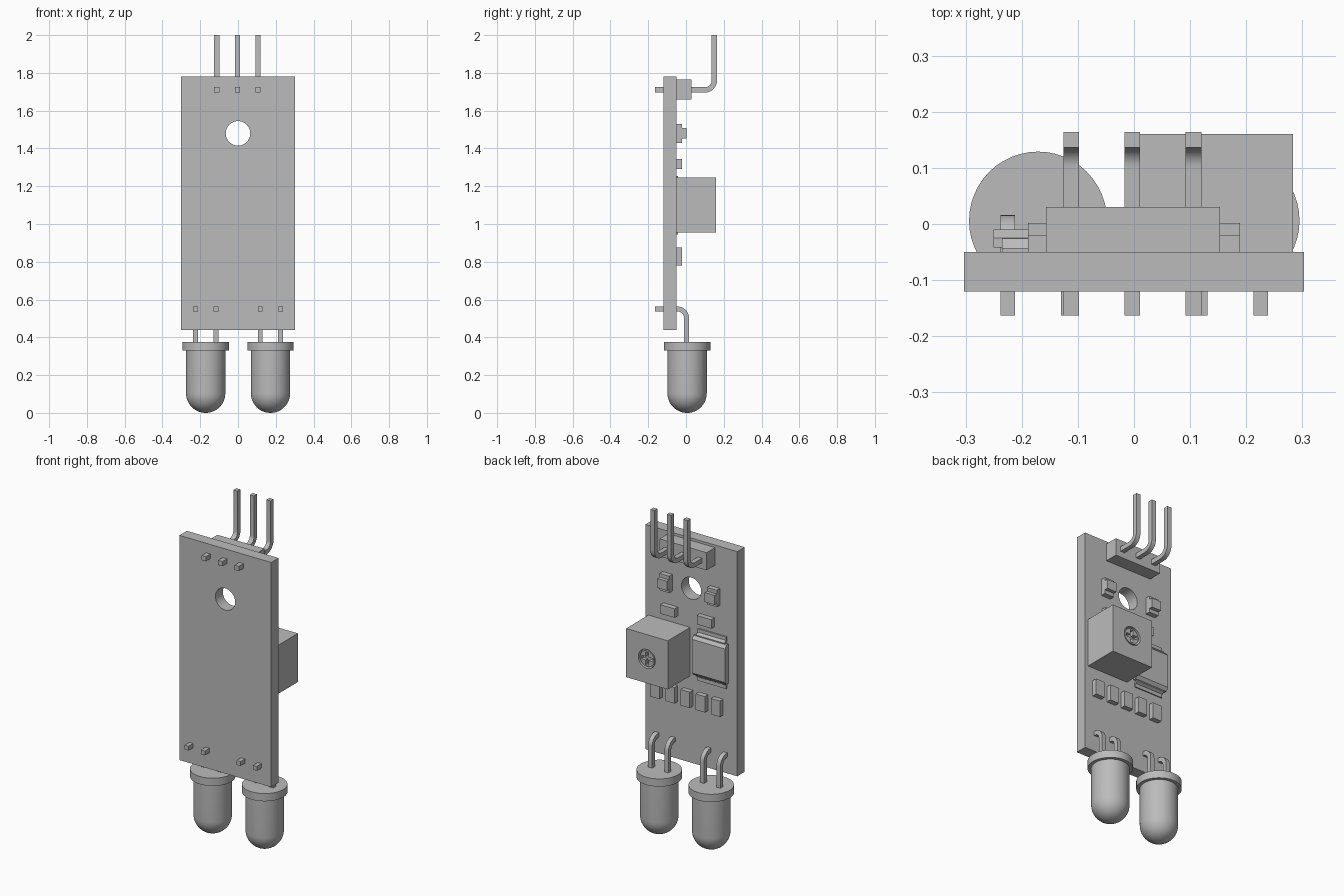
import bpy, bmesh, math
from mathutils import Matrix, Vector

if "Cube" in bpy.data.objects:
    bpy.data.objects.remove(bpy.data.objects["Cube"], do_unlink=True)

GREY = (0.5, 0.5, 0.5, 1)
grey = bpy.data.materials.new("plain grey")
grey.use_nodes = True
grey.diffuse_color = GREY
grey.node_tree.nodes["Principled BSDF"].inputs["Base Color"].default_value = GREY

BACK = -0.05    # rear face of the board, where the parts sit


def finish(name, bm, smooth=False):
    bmesh.ops.recalc_face_normals(bm, faces=bm.faces)
    mesh = bpy.data.meshes.new(name)
    bm.to_mesh(mesh)
    bm.free()
    mesh.materials.append(grey)
    obj = bpy.data.objects.new(name, mesh)
    bpy.context.collection.objects.link(obj)
    bpy.ops.object.select_all(action='DESELECT')
    obj.select_set(True)
    bpy.context.view_layer.objects.active = obj
    if smooth:
        bpy.ops.object.shade_smooth_by_angle(angle=math.radians(35))
    return obj


def box(name, x, y, z):
    """Box from (low, high) pairs on each axis."""
    bm = bmesh.new()
    bmesh.ops.create_cube(bm, size=1)
    for v in bm.verts:
        v.co = [sum(r) / 2 + c * (r[1] - r[0]) for r, c in zip((x, y, z), v.co)]
    return finish(name, bm)


def cylinder_y(name, x, z, radius, y):
    bm = bmesh.new()
    place = Matrix.Translation((x, sum(y) / 2, z)) @ Matrix.Rotation(math.pi / 2, 4, 'X')
    bmesh.ops.create_cone(bm, cap_ends=True, segments=40, radius1=radius,
                          radius2=radius, depth=y[1] - y[0], matrix=place)
    return finish(name, bm)


def extrude_x(name, profile, x, smooth=False):
    """Extrude a (y, z) outline between two x positions."""
    bm = bmesh.new()
    face = bm.faces.new([bm.verts.new((x[0], y, z)) for y, z in profile])
    out = bmesh.ops.extrude_face_region(bm, geom=[face])
    moved = [g for g in out["geom"] if isinstance(g, bmesh.types.BMVert)]
    bmesh.ops.translate(bm, verts=moved, vec=(x[1] - x[0], 0, 0))
    return finish(name, bm, smooth)


def cut(target, cutter):
    cutter.hide_render = True
    mod = target.modifiers.new("cut", 'BOOLEAN')
    mod.operation = 'DIFFERENCE'
    mod.solver = 'EXACT'
    mod.object = cutter
    bpy.context.view_layer.objects.active = target
    bpy.ops.object.modifier_apply(modifier=mod.name)
    bpy.data.objects.remove(cutter, do_unlink=True)


def bent_pin(name, x, y_start, y_end, z, z_end, inner, thick, width):
    """Square wire running back through the board, then bent up or down."""
    side = 1 if z_end > z else -1
    h = thick / 2
    cy, cz = y_end - h - inner, z + side * (h + inner)

    def edge(radius):
        arc = [math.pi / 2 * i / 8 for i in range(9)]
        bend = [(cy + radius * math.sin(a), cz - side * radius * math.cos(a)) for a in arc]
        return [(y_start, bend[0][1])] + bend + [(bend[-1][0], z_end)]

    outline = edge(inner + thick) + edge(inner)[::-1]
    return extrude_x(name, outline, (x - width / 2, x + width / 2), True)


def lathe(name, profile, x, y):
    """Spin an (r, z) profile about a vertical axis."""
    bm = bmesh.new()
    verts = [bm.verts.new((r, 0, z)) for r, z in profile]
    edges = [bm.edges.new(pair) for pair in zip(verts, verts[1:])]
    bmesh.ops.spin(bm, geom=verts + edges, axis=(0, 0, 1), cent=(0, 0, 0),
                   angle=math.tau, steps=48, use_duplicate=False)
    bmesh.ops.remove_doubles(bm, verts=bm.verts, dist=0.0001)
    bmesh.ops.translate(bm, verts=bm.verts, vec=(x, y, 0))
    return finish(name, bm, True)


# Circuit board with its mounting hole
board = box("circuit_board", (-0.303, 0.303), (-0.12, BACK), (0.44, 1.78))
cut(board, cylinder_y("hole_cutter", 0, 1.48, 0.065, (-0.2, 0.1)))

# Three-pin header at the top
box("header_block", (-0.157, 0.153), (BACK, 0.03), (1.66, 1.765))
for i, x in enumerate((-0.112, -0.003, 0.106)):
    bent_pin(f"header_pin_{i + 1}", x, -0.163, 0.15, 1.71, 2.0, 0.035, 0.028, 0.028)

# Two domed lamps with flanges, each on a pair of bent leads
R = 0.104
dome = [(R * math.sin(a), R - R * math.cos(a))
        for a in [math.pi / 2 * i / 12 for i in range(13)]]
lamp = dome + [(R, 0.33), (0.123, 0.33), (0.123, 0.376), (0, 0.376)]
for side, x in (("right", -0.171), ("left", 0.172)):
    lathe(f"{side}_lamp", lamp, x, 0.006)
    for n, dx in enumerate((-0.054, 0.054)):
        bent_pin(f"{side}_lamp_lead_{n + 1}", x + dx, -0.163, 0.003, 0.55, 0.37,
                 0.035, 0.026, 0.026)

# Adjuster box with a round recess and cross-slotted screw
adjuster = box("adjuster_box", (0.008, 0.283), (BACK, 0.16), (0.955, 1.245))
SX, SZ = 0.147, 1.10
cut(adjuster, cylinder_y("recess_cutter", SX, SZ, 0.056, (0.13, 0.2)))
screw = cylinder_y("adjuster_screw", SX, SZ, 0.047, (0.12, 0.156))
for long, short in ((0.038, 0.01), (0.01, 0.038)):
    cut(screw, box("slot_cutter", (SX - long, SX + long), (0.135, 0.2),
                   (SZ - short, SZ + short)))

# Chip: chamfered body with stepped lead strips above and below
CZ = 1.10
half = [(BACK + 0.008, 0.118), (-0.025, 0.118), (-0.01, 0.1)]
body = [(y, CZ + d) for y, d in half] + [(y, CZ - d) for y, d in reversed(half)]
extrude_x("chip_body", body, (-0.25, -0.032))
strip = [(BACK, 0.155), (BACK, 0.125), (-0.034, 0.115), (-0.026, 0.115),
         (-0.026, 0.124), (-0.043, 0.134), (-0.043, 0.155)]
for label, s in (("upper", 1), ("lower", -1)):
    extrude_x(f"chip_{label}_leads", [(y, CZ + s * d) for y, d in strip], (-0.235, -0.047))

# Small surface parts: indicators, flat resistors and a row of five
for label, x in (("right", -0.157), ("left", 0.157)):
    box(f"{label}_indicator_base", (x - 0.032, x + 0.032), (BACK, -0.02), (1.43, 1.53))
    box(f"{label}_indicator_lens", (x - 0.032, x + 0.032), (-0.02, 0.002), (1.452, 1.508))
for label, x in (("right", -0.105), ("left", 0.137)):
    box(f"{label}_flat_resistor", (x - 0.048, x + 0.048), (BACK, -0.02), (1.292, 1.345))
for i in range(5):
    x = 0.02 + 0.1 * (i - 2)
    box(f"row_resistor_{i + 1}", (x - 0.03, x + 0.03), (BACK, -0.02), (0.78, 0.875))
